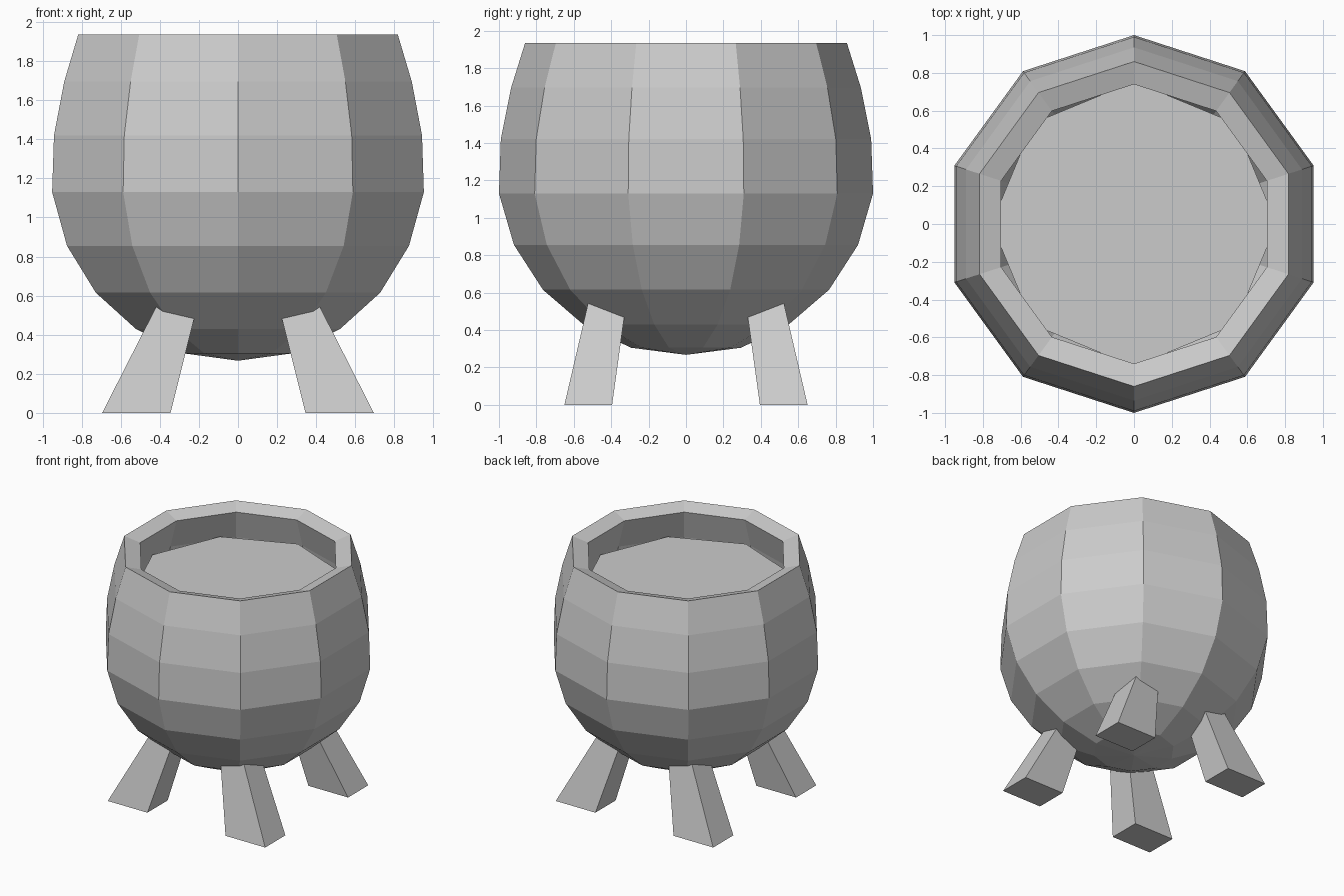
import bpy, bmesh
from math import sin, cos, pi

if "Cube" in bpy.data.objects:
    bpy.data.objects.remove(bpy.data.objects["Cube"])


def make_object(name, bm):
    bmesh.ops.recalc_face_normals(bm, faces=bm.faces)
    mesh = bpy.data.meshes.new(name)
    bm.to_mesh(mesh)
    bm.free()
    obj = bpy.data.objects.new(name, mesh)
    bpy.context.collection.objects.link(obj)
    return obj


def ring(bm, r, z, n):
    return [bm.verts.new((r * sin(2 * pi * i / n), r * cos(2 * pi * i / n), z)) for i in range(n)]


# Ten-sided bowl: (radius, height) from bottom to rim
SIDES = 10
profile = [(0.295, 0.305), (0.55, 0.43), (0.765, 0.615), (0.92, 0.855),
           (1.0, 1.13), (0.99, 1.42), (0.935, 1.695), (0.86, 1.935)]
bm = bmesh.new()
rings = [ring(bm, r, z, SIDES) for r, z in profile]
tip = bm.verts.new((0, 0, 0.267))
for i in range(SIDES):
    j = (i + 1) % SIDES
    bm.faces.new((tip, rings[0][i], rings[0][j]))
    for a, b in zip(rings, rings[1:]):
        bm.faces.new((a[i], b[i], b[j], a[j]))
bmesh.ops.recalc_face_normals(bm, faces=bm.faces)
# open shell: make sure normals point outwards before thickening
bm.normal_update()
outward = sum(f.normal.dot(f.calc_center_median().xy.to_3d()) for f in bm.faces)
mesh_flip = outward < 0
bowl = make_object("bowl", bm)
if mesh_flip:
    bowl.data.flip_normals()
wall = bowl.modifiers.new("wall", 'SOLIDIFY')
wall.thickness = 0.126
wall.offset = -1

# Flat eight-sided liquid surface inside the bowl
bm = bmesh.new()
bm.faces.new(reversed(ring(bm, 0.755, 1.70, 8)))
make_object("liquid_surface", bm).data.update()

# Four splayed, tapered legs whose tops sink into the bowl
FOOT = (0.345, 0.695, 0.395, 0.65, 0.0)
TOP = (0.20, 0.40, 0.315, 0.515, 0.58)


def leg(name, sx, sy):
    bm = bmesh.new()
    loops = []
    for x0, x1, y0, y1, z in (FOOT, TOP):
        loops.append([bm.verts.new((sx * x, sy * y, z))
                      for x, y in ((x0, y0), (x1, y0), (x1, y1), (x0, y1))])
    low, high = loops
    bm.faces.new(low)
    bm.faces.new(high)
    for i in range(4):
        j = (i + 1) % 4
        bm.faces.new((low[i], low[j], high[j], high[i]))
    make_object(name, bm)


for side, sx in (("left", -1), ("right", 1)):
    for end, sy in (("front", -1), ("back", 1)):
        leg(f"{end}_{side}_leg", sx, sy)
